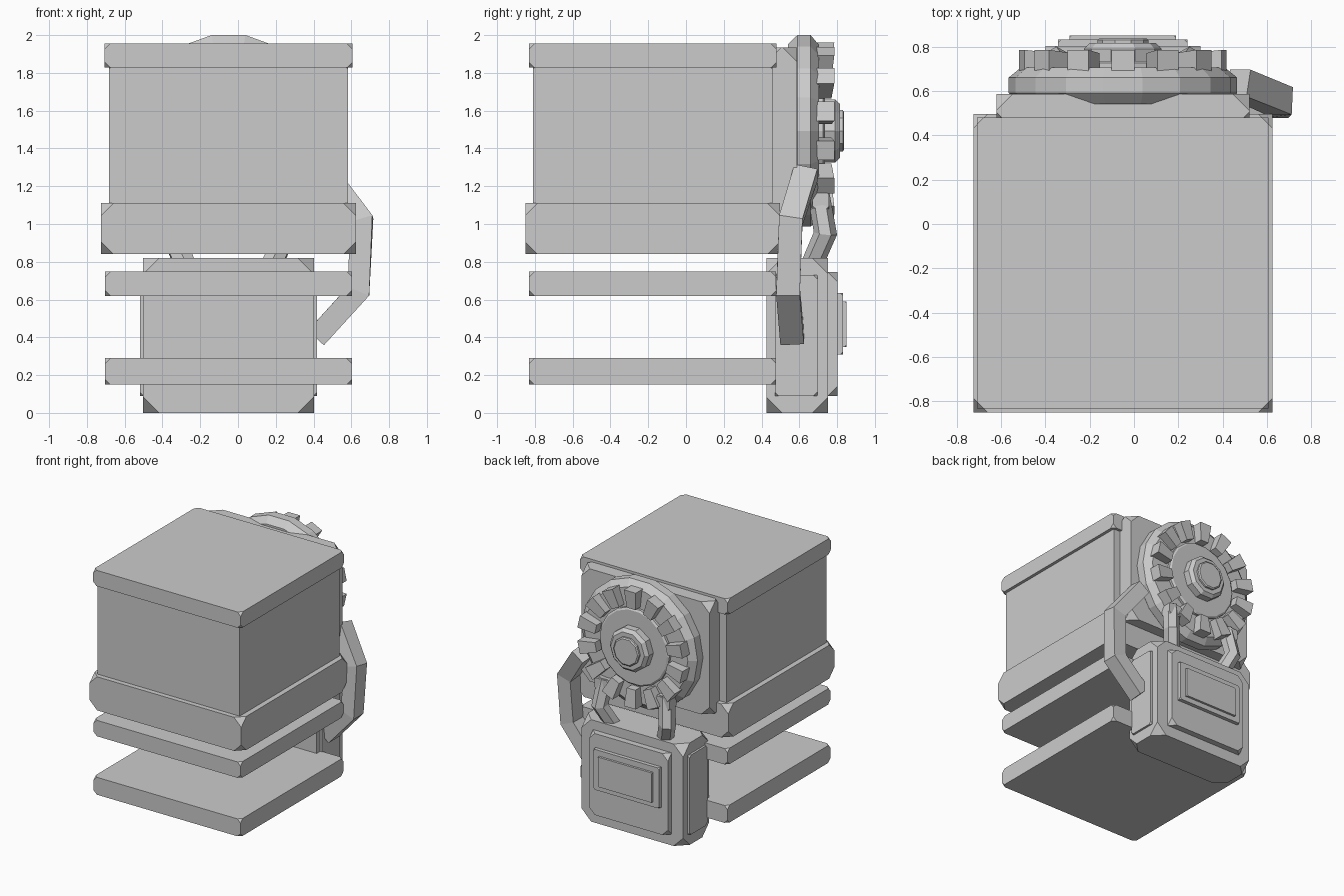
import bpy, bmesh
from math import sin, cos, pi, radians
from mathutils import Vector, Matrix

if "Cube" in bpy.data.objects:
    bpy.data.objects.remove(bpy.data.objects["Cube"])

CX, CZ = -0.05, 1.493          # shared centre line and wheel axis height


def finish(bm, name):
    bmesh.ops.recalc_face_normals(bm, faces=bm.faces)
    mesh = bpy.data.meshes.new(name)
    bm.to_mesh(mesh)
    bm.free()
    ob = bpy.data.objects.new(name, mesh)
    bpy.context.collection.objects.link(ob)
    return ob


def block(name, x, y, z, cut):
    """Box from min/max ranges with its corners cut off."""
    bm = bmesh.new()
    bmesh.ops.create_cube(bm, size=1)
    for v in bm.verts:
        v.co = Vector([(a + b) / 2 + c * (b - a) for (a, b), c in zip((x, y, z), v.co)])
    bmesh.ops.bevel(bm, geom=bm.verts[:], offset=cut, segments=1,
                    affect='VERTICES', offset_type='OFFSET')
    return finish(bm, name)


def lathe(name, profile, n):
    """Closed solid turned around the wheel axis; profile holds (radius, y)."""
    bm = bmesh.new()
    rings = []
    for r, y in profile:
        rings.append([bm.verts.new((CX + r * sin(2 * pi * (i + .5) / n), y,
                                    CZ + r * cos(2 * pi * (i + .5) / n))) for i in range(n)])
    for a, b in zip(rings, rings[1:]):
        for i in range(n):
            j = (i + 1) % n
            bm.faces.new((a[i], a[j], b[j], b[i]))
    bm.faces.new(rings[0])
    bm.faces.new(rings[-1])
    return finish(bm, name)


def hose(name, path, width, depth, side, n=4):
    """Faceted tube along a path; side is the direction of its width."""
    bm = bmesh.new()
    pts = [Vector(p) for p in path]
    rings = []
    for k, p in enumerate(pts):
        d0 = (p - pts[k - 1]).normalized() if k else (pts[1] - p).normalized()
        d1 = (pts[k + 1] - p).normalized() if k < len(pts) - 1 else d0
        t = (d0 + d1).normalized()
        mitre = 1 / max(t.dot(d0), .6)
        u = (Vector(side) - t * t.dot(Vector(side))).normalized()
        v = t.cross(u) * mitre
        s = 1 / cos(pi / n)
        rings.append([bm.verts.new(p + u * width / 2 * s * cos(2 * pi * (i + .5) / n)
                                   + v * depth / 2 * s * sin(2 * pi * (i + .5) / n))
                      for i in range(n)])
    for a, b in zip(rings, rings[1:]):
        for i in range(n):
            j = (i + 1) % n
            bm.faces.new((a[i], a[j], b[j], b[i]))
    bm.faces.new(rings[0])
    bm.faces.new(rings[-1])
    return finish(bm, name)


def span(half):
    return (CX - half, CX + half)


# Main housing: cap, body, base band and the two loose slabs
block("top_cap", span(.657), (-.832, .48), (1.828, 1.955), .03)
block("main_body", span(.632), (-.81, .457), (1.0, 1.86), .04)
block("base_band", span(.674), (-.85, .497), (.84, 1.11), .065)
block("upper_slab", span(.653), (-.83, .477), (.62, .748), .028)
block("lower_slab", span(.653), (-.83, .477), (.15, .29), .028)

# Back mounting plate
block("mount_plate", span(.57), (.43, .587), (1.03, 1.935), .075)

# Wheel: rim, inner disc, hub and hub cap
lathe("wheel_rim", [(.465, .54), (.515, .59), (.515, .66), (.46, .705)], 18)
lathe("wheel_inner_disc", [(.31, .69), (.31, .725), (.295, .735)], 18)
lathe("wheel_hub", [(.175, .70), (.175, .79), (.15, .815)], 10)
lathe("hub_cap", [(.115, .80), (.115, .83), (.105, .837)], 10)

# Ring of teeth, one pointing straight up
bm = bmesh.new()
for i in range(14):
    turn = Matrix.Translation((CX, 0, CZ)) @ Matrix.Rotation(2 * pi * i / 14, 4, 'Y')
    tooth = bmesh.ops.create_cube(bm, size=1)["verts"]
    for v in tooth:
        w = .105 if v.co.z > 0 else .075
        back = .785 if v.co.z > 0 else .77
        v.co = turn @ Vector((v.co.x * w, back if v.co.y > 0 else .68,
                              .395 + v.co.z * .145))
finish(bm, "wheel_teeth")

# Lower box with side panels and stepped back panel
block("lower_box", span(.452), (.425, .753), (0, .82), .085)
block("side_panels", span(.469), (.47, .695), (.09, .73), .02)
block("back_panel", span(.35), (.70, .802), (.09, .745), .05)
block("window_frame", span(.292), (.78, .832), (.31, .635), .015)
block("window_inset", span(.24), (.81, .85), (.35, .59), .01)

# Pair of hoses from wheel to lower box, with collars
for side, tag in ((-1, "left"), (1, "right")):
    path = [(CX + side * .27, .70, 1.17), (CX + side * .30, .738, .95), (CX + side * .225, .66, .77)]
    hose(tag + "_hose", path, .11, .10, (1, 0, 0), 6)
    x = CX + side * .275
    block(tag + "_hose_collar", (x - .06, x + .06), (.67, .757), (1.08, 1.17), .015)

# Large side hose
hose("side_hose", [(.47, .635, 1.27), (.655, .555, 1.02), (.638, .54, .645), (.415, .562, .40)],
     .125, .115, (0, 1, 0))
